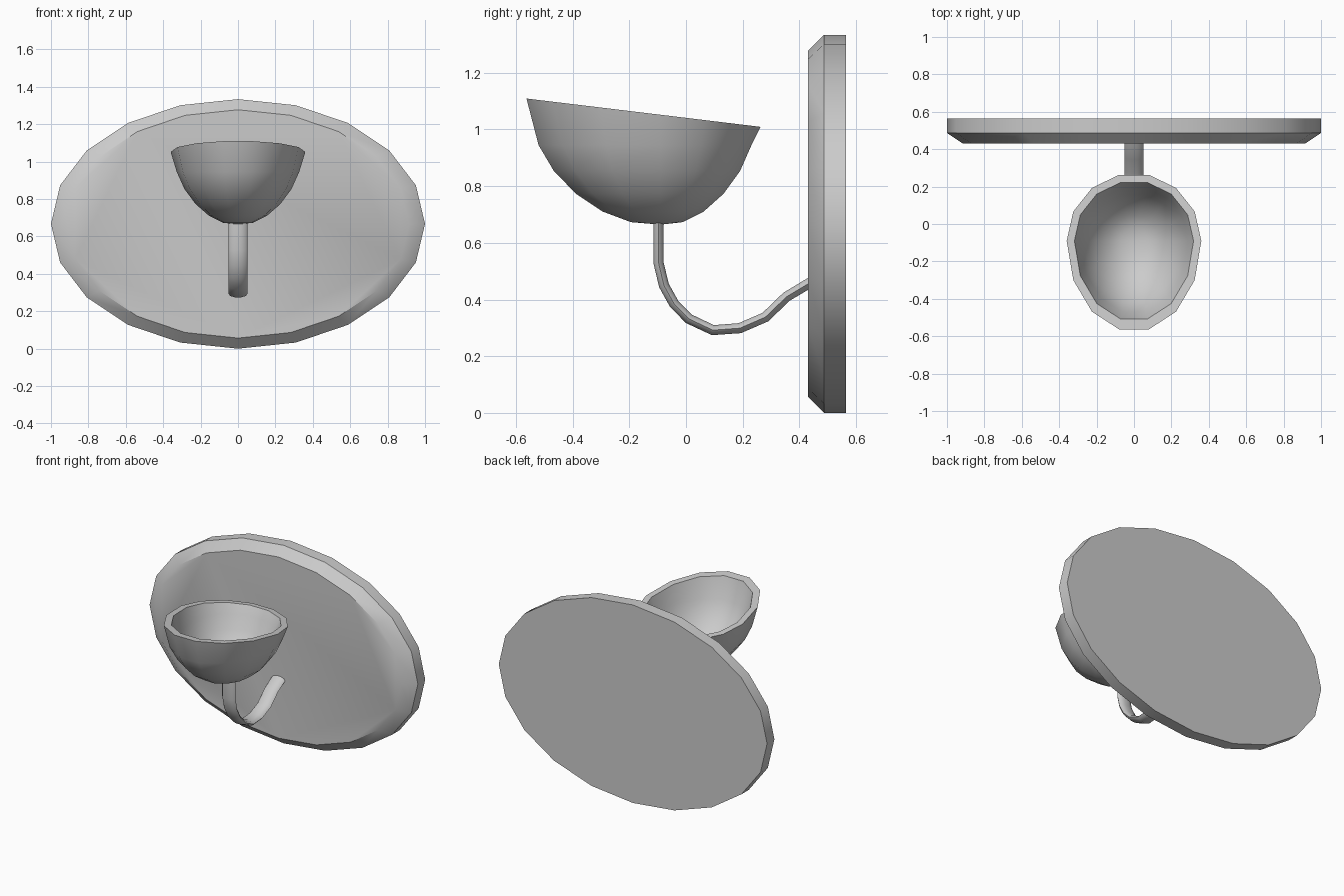
import bpy
from math import sin, cos, pi, radians
from mathutils import Vector

if "Cube" in bpy.data.objects:
    bpy.data.objects.remove(bpy.data.objects["Cube"])


def loft(name, rings, cap_start=True, cap_end=True, angle=40):
    """Skin a list of equal-length vertex rings into one smooth-shaded object."""
    n = len(rings[0])
    verts = [v for ring in rings for v in ring]
    faces = []
    for r in range(len(rings) - 1):
        for i in range(n):
            j = (i + 1) % n
            faces.append((r * n + i, r * n + j, (r + 1) * n + j, (r + 1) * n + i))
    if cap_start:
        faces.append(tuple(reversed(range(n))))
    if cap_end:
        faces.append(tuple(range((len(rings) - 1) * n, len(rings) * n)))
    mesh = bpy.data.meshes.new(name)
    mesh.from_pydata(verts, [], faces)
    obj = bpy.data.objects.new(name, mesh)
    bpy.context.collection.objects.link(obj)
    bpy.ops.object.select_all(action='DESELECT')
    obj.select_set(True)
    bpy.context.view_layer.objects.active = obj
    bpy.ops.object.mode_set(mode='EDIT')
    bpy.ops.mesh.select_all(action='SELECT')
    bpy.ops.mesh.normals_make_consistent(inside=False)
    bpy.ops.object.mode_set(mode='OBJECT')
    bpy.ops.object.shade_smooth_by_angle(angle=radians(angle))
    return obj


# Oval wall plate with a chamfered front edge
def plate_ring(scale, y):
    return [(scale * cos(i * pi / 10), y, 0.667 + scale * 0.667 * sin(i * pi / 10))
            for i in range(20)]


loft("wall_plate", [plate_ring(1, 0.565), plate_ring(1, 0.487), plate_ring(0.915, 0.43)])


# Egg-shaped bowl with a sloping rim, longer towards the front
def bowl_ring(scale, z=None):
    ring = []
    for i in range(14):
        a = (i + 0.5) * 2 * pi / 14
        c = cos(a)
        y = -0.09 - scale * c * (0.485 if c > 0 else 0.362)
        ring.append((scale * 0.36 * sin(a), y,
                     1.052 - 0.121 * (y + 0.09) if z is None else z))
    return ring


outer = [(0.22, 0.673), (0.43, 0.71), (0.63, 0.773), (0.795, 0.853), (0.91, 0.945)]
rings = [bowl_ring(0.02, 0.665)]
rings += [bowl_ring(s, z) for s, z in outer]
rings += [bowl_ring(1), bowl_ring(0.885)]
rings += [bowl_ring(s * 0.88, z + 0.042 - 0.03 * s) for s, z in reversed(outer)]
rings.append(bowl_ring(0.02, 0.705))
loft("bowl", rings)

# Curved flattened arm from the bowl to the plate
path = [(-0.097, 0.69), (-0.097, 0.53), (-0.078, 0.45), (-0.042, 0.385), (0.01, 0.332),
        (0.095, 0.292), (0.19, 0.299), (0.28, 0.338), (0.355, 0.41), (0.43, 0.455),
        (0.46, 0.472)]
pts = [Vector((0, y, z)) for y, z in path]
rings = []
for k, p in enumerate(pts):
    t = (pts[min(k + 1, len(pts) - 1)] - pts[max(k - 1, 0)]).normalized()
    side = Vector((0, -t.z, t.y))
    rings.append([p + Vector((0.05 * cos(a), 0, 0)) + side * 0.019 * sin(a)
                  for a in (i * pi / 5 for i in range(10))])
loft("arm", rings, angle=60)
